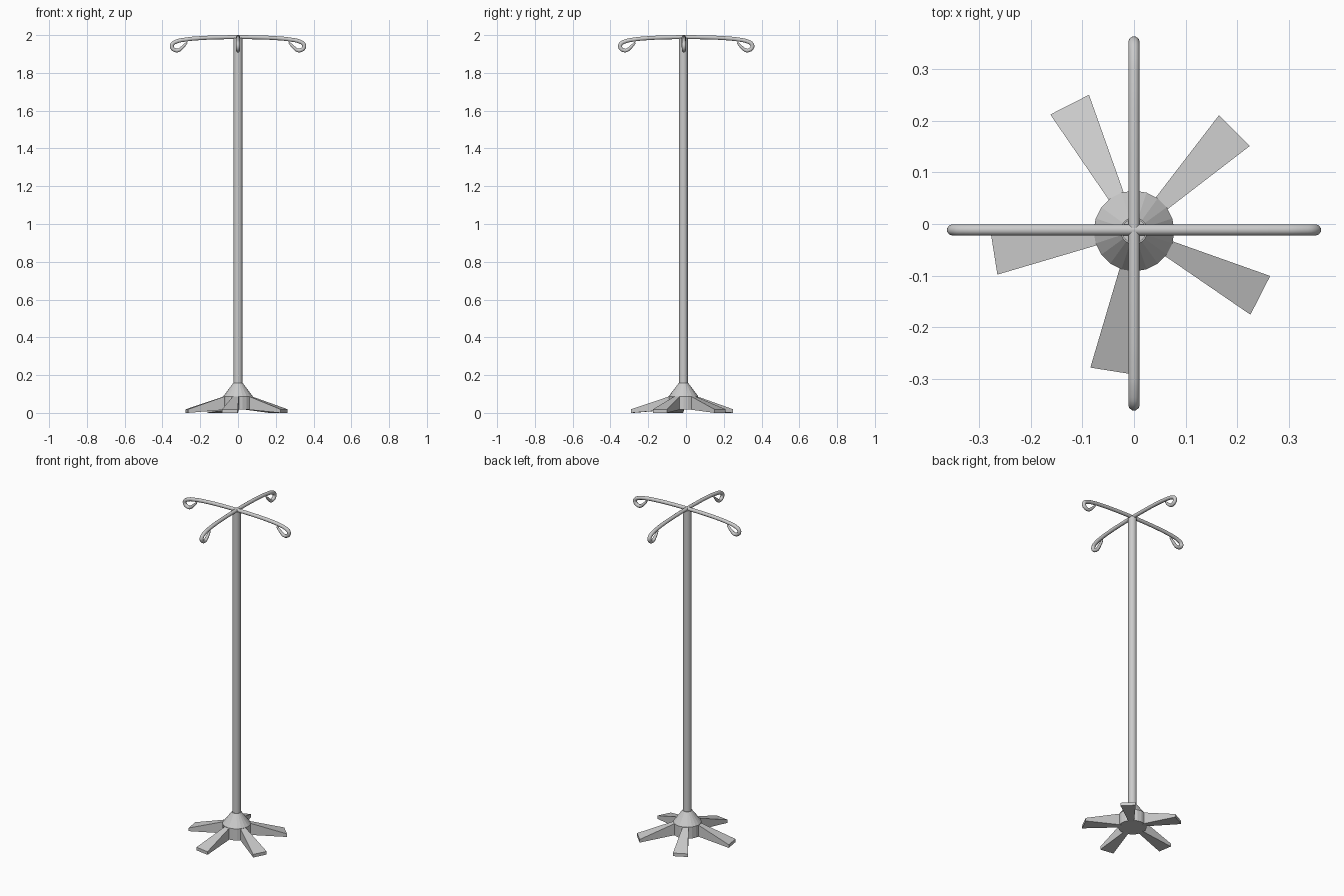
import bpy, bmesh, math
from mathutils import Matrix

if "Cube" in bpy.data.objects:
    bpy.data.objects.remove(bpy.data.objects["Cube"])

CY = -0.0135  # the stand axis sits slightly forward of the origin


def new_object(name, bm):
    bmesh.ops.recalc_face_normals(bm, faces=bm.faces)
    mesh = bpy.data.meshes.new(name)
    bm.to_mesh(mesh)
    bm.free()
    ob = bpy.data.objects.new(name, mesh)
    bpy.context.collection.objects.link(ob)
    return ob


def lathe(name, profile, sides):
    """Closed solid of revolution from (radius, z) pairs, bottom to top."""
    bm = bmesh.new()
    rings = [[bm.verts.new((r * math.cos(2 * math.pi * i / sides),
                            CY + r * math.sin(2 * math.pi * i / sides), z))
              for i in range(sides)] for r, z in profile]
    for a, b in zip(rings, rings[1:]):
        for i in range(sides):
            j = (i + 1) % sides
            bm.faces.new((a[i], a[j], b[j], b[i]))
    bm.faces.new(rings[0])
    bm.faces.new(rings[-1])
    return new_object(name, bm)


# Faceted hub and smooth pole
lathe("base_hub", [(0.078, 0.018), (0.078, 0.088), (0.026, 0.157)], 20)
pole = lathe("pole", [(0.0235, 0.14), (0.0235, 1.985)], 24)
bpy.context.view_layer.objects.active = pole
pole.select_set(True)
bpy.ops.object.shade_smooth_by_angle(angle=math.radians(40))

# Five wedge feet: (radius, half width, bottom z, top z) at inner and outer ends
for k in range(5):
    bm = bmesh.new()
    ends = []
    for r, w, z0, z1 in [(0.06, 0.014, 0.018, 0.092), (0.274, 0.042, 0.0, 0.019)]:
        ends.append([bm.verts.new(p) for p in
                     ((r, -w, z0), (r, w, z0), (r, w, z1), (r, -w, z1))])
    a, b = ends
    for i in range(4):
        j = (i + 1) % 4
        bm.faces.new((a[i], a[j], b[j], b[i]))
    bm.faces.new(a)
    bm.faces.new(b)
    turn = Matrix.Translation((0, CY, 0)) @ Matrix.Rotation(math.radians(45 + 72 * k), 4, 'Z')
    bm.transform(turn)
    new_object(f"foot_{k + 1}", bm)

# Hook rods: half profile as (distance, z, thickness), mirrored to the other end
HALF = [(0.10, 1.988, 1), (0.20, 1.984, 1), (0.28, 1.976, 1), (0.325, 1.966, 1),
        (0.348, 1.951, 1), (0.349, 1.934, 1), (0.335, 1.921, 0.95),
        (0.317, 1.919, 0.9), (0.298, 1.932, 0.8), (0.282, 1.948, 0.65),
        (0.270, 1.961, 0.4)]


def hook_rod(name, centre, angle):
    points = [(-d, z, t) for d, z, t in reversed(HALF)] + [(0, 1.989, 1)] + HALF
    cu = bpy.data.curves.new(name, 'CURVE')
    cu.dimensions = '3D'
    cu.bevel_depth = 0.011
    cu.bevel_resolution = 3
    cu.resolution_u = 4
    cu.use_fill_caps = True
    sp = cu.splines.new('BEZIER')
    sp.bezier_points.add(len(points) - 1)
    for bp, (d, z, t) in zip(sp.bezier_points, points):
        bp.co = (d, 0, z)
        bp.radius = t
        bp.handle_left_type = bp.handle_right_type = 'AUTO'
    sp.use_smooth = True
    ob = bpy.data.objects.new(name, cu)
    ob.location = centre
    ob.rotation_euler.z = angle
    bpy.context.collection.objects.link(ob)


hook_rod("hook_rod_side", (0, -0.0115, 0), 0)
hook_rod("hook_rod_front_back", (0, 0.001, 0), math.pi / 2)
